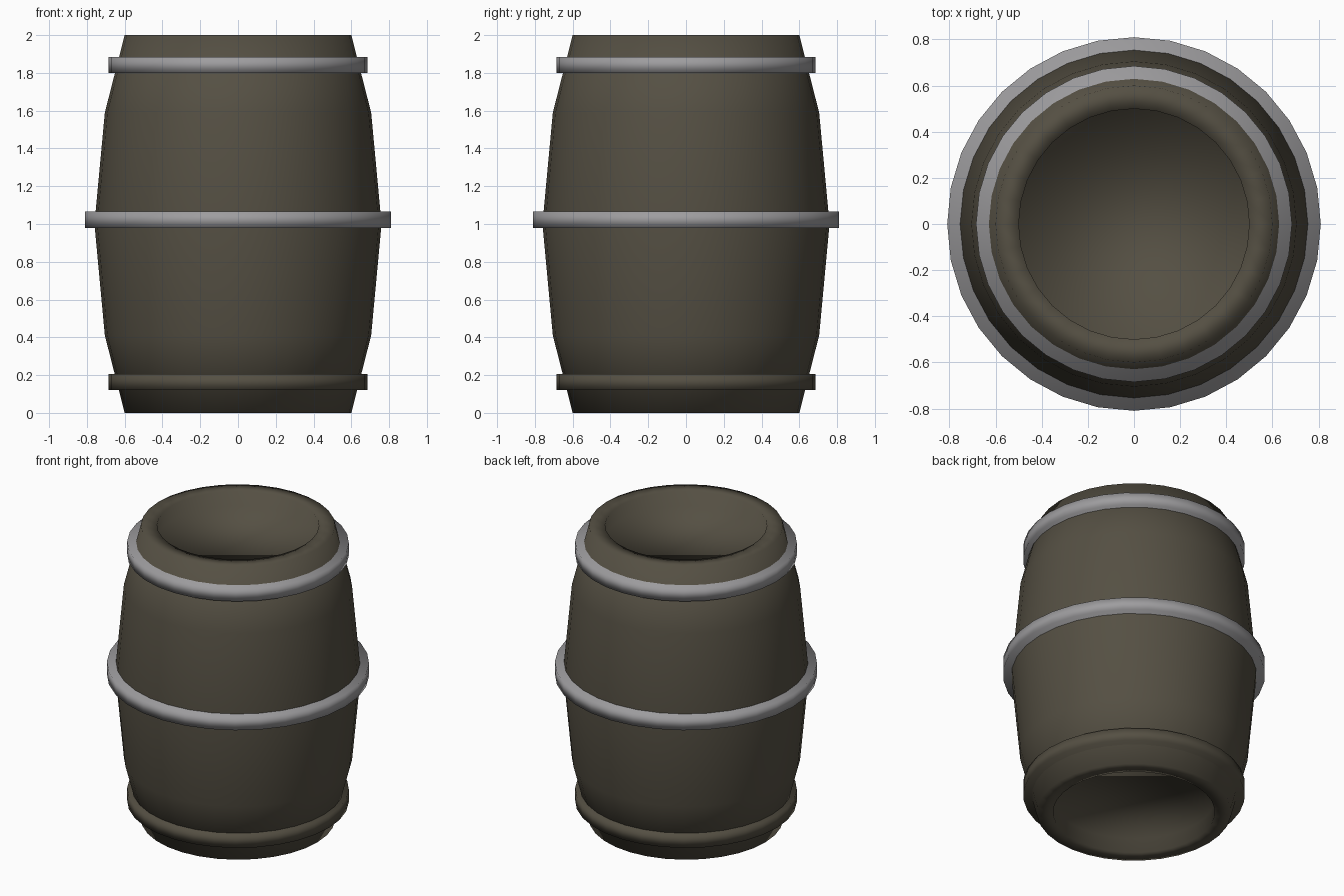
import bpy, bmesh, math

if "Cube" in bpy.data.objects:
    bpy.data.objects.remove(bpy.data.objects["Cube"])

SIDES = 32

def material(name, rgb):
    m = bpy.data.materials.new(name)
    m.diffuse_color = (*rgb, 1)
    m.use_nodes = True
    m.node_tree.nodes["Principled BSDF"].inputs["Base Color"].default_value = m.diffuse_color
    return m

wood = material("dark_wood", (0.09, 0.079, 0.056))
metal = material("grey_metal", (0.34, 0.335, 0.345))

def lathe(name, profile, mat):
    """Spin (radius, z) points round z, with a disc at each end."""
    bm = bmesh.new()
    loops = []
    for r, z in profile:
        loops.append([bm.verts.new((r * math.cos(2 * math.pi * i / SIDES),
                                    r * math.sin(2 * math.pi * i / SIDES), z))
                      for i in range(SIDES)])
    bm.faces.new(loops[0])
    bm.faces.new(loops[-1])
    for a, b in zip(loops, loops[1:]):
        for i in range(SIDES):
            j = (i + 1) % SIDES
            bm.faces.new((a[i], a[j], b[j], b[i]))
    bmesh.ops.recalc_face_normals(bm, faces=bm.faces)
    for f in bm.faces:
        f.smooth = True
    me = bpy.data.meshes.new(name)
    bm.to_mesh(me)
    bm.free()
    me.materials.append(mat)
    ob = bpy.data.objects.new(name, me)
    bpy.context.collection.objects.link(ob)

# Bulging body with a shallow recess in both ends
D = 0.1
lathe("barrel_body", [(0.5, D), (0.5, 0), (0.6, 0), (0.705, 0.41), (0.76, 1.0),
                      (0.705, 1.59), (0.6, 2), (0.5, 2), (0.5, 2 - D)], wood)

# Hoops as solid discs through the body: two metal, the lowest in wood colour
for name, r, z, mat in (("bottom_hoop", 0.685, 0.12, wood),
                        ("middle_hoop", 0.81, 0.98, metal),
                        ("top_hoop", 0.685, 1.80, metal)):
    lathe(name, [(r, z), (r, z + 0.085)], mat)
